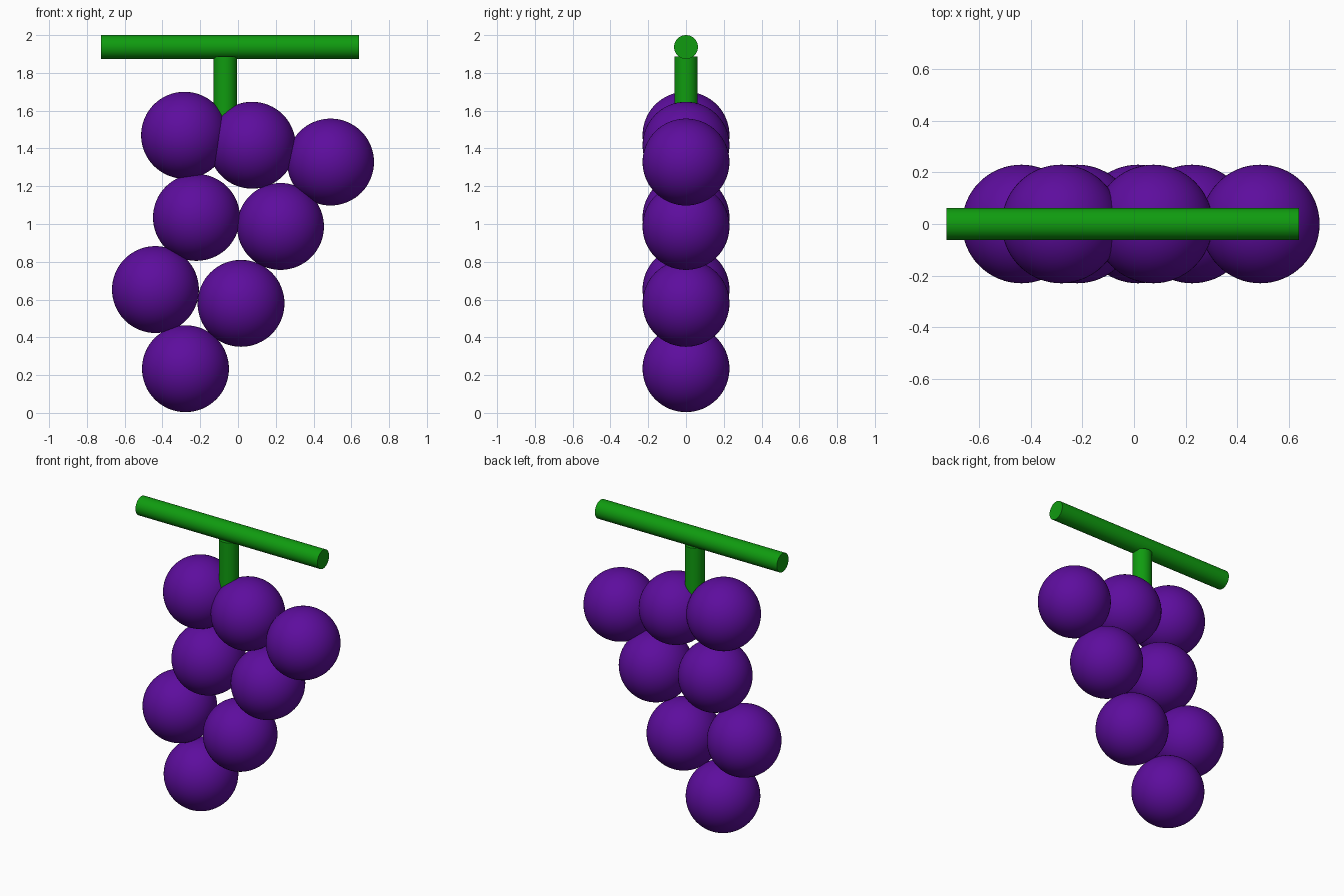
import bpy
from math import pi, radians

cube = bpy.data.objects.get("Cube")
if cube:
    bpy.data.objects.remove(cube, do_unlink=True)


def make_material(name, color):
    mat = bpy.data.materials.new(name)
    mat.use_nodes = True
    mat.diffuse_color = color
    mat.node_tree.nodes["Principled BSDF"].inputs["Base Color"].default_value = color
    return mat


purple = make_material("grape purple", (0.11, 0.004, 0.34, 1))
green = make_material("stem green", (0.005, 0.33, 0.005, 1))


def finish(name, mat):
    obj = bpy.context.object
    obj.name = name
    obj.data.materials.append(mat)
    bpy.ops.object.shade_smooth_by_angle(angle=radians(40))


def rod(name, radius, length, location, rotation=(0, 0, 0)):
    bpy.ops.mesh.primitive_cylinder_add(vertices=48, radius=radius, depth=length,
                                        location=location, rotation=rotation)
    finish(name, green)


# Grapes: (x, z) centres, row by row from the top
GRAPE_RADIUS = 0.23
grapes = [
    (-0.283, 1.47), (0.075, 1.417), (0.49, 1.328),
    (-0.22, 1.035), (0.225, 0.987),
    (-0.437, 0.653), (0.016, 0.58),
    (-0.278, 0.234),
]
for i, (x, z) in enumerate(grapes, 1):
    bpy.ops.mesh.primitive_uv_sphere_add(segments=64, ring_count=32,
                                         radius=GRAPE_RADIUS, location=(x, 0, z))
    finish(f"grape_{i}", purple)

# Stalk dropping into the bunch, and the branch it hangs from
rod("stalk", 0.062, 0.437, (-0.067, 0, 1.6685))
rod("branch", 0.063, 1.367, (-0.043, 0, 1.937), (0, pi / 2, 0))
